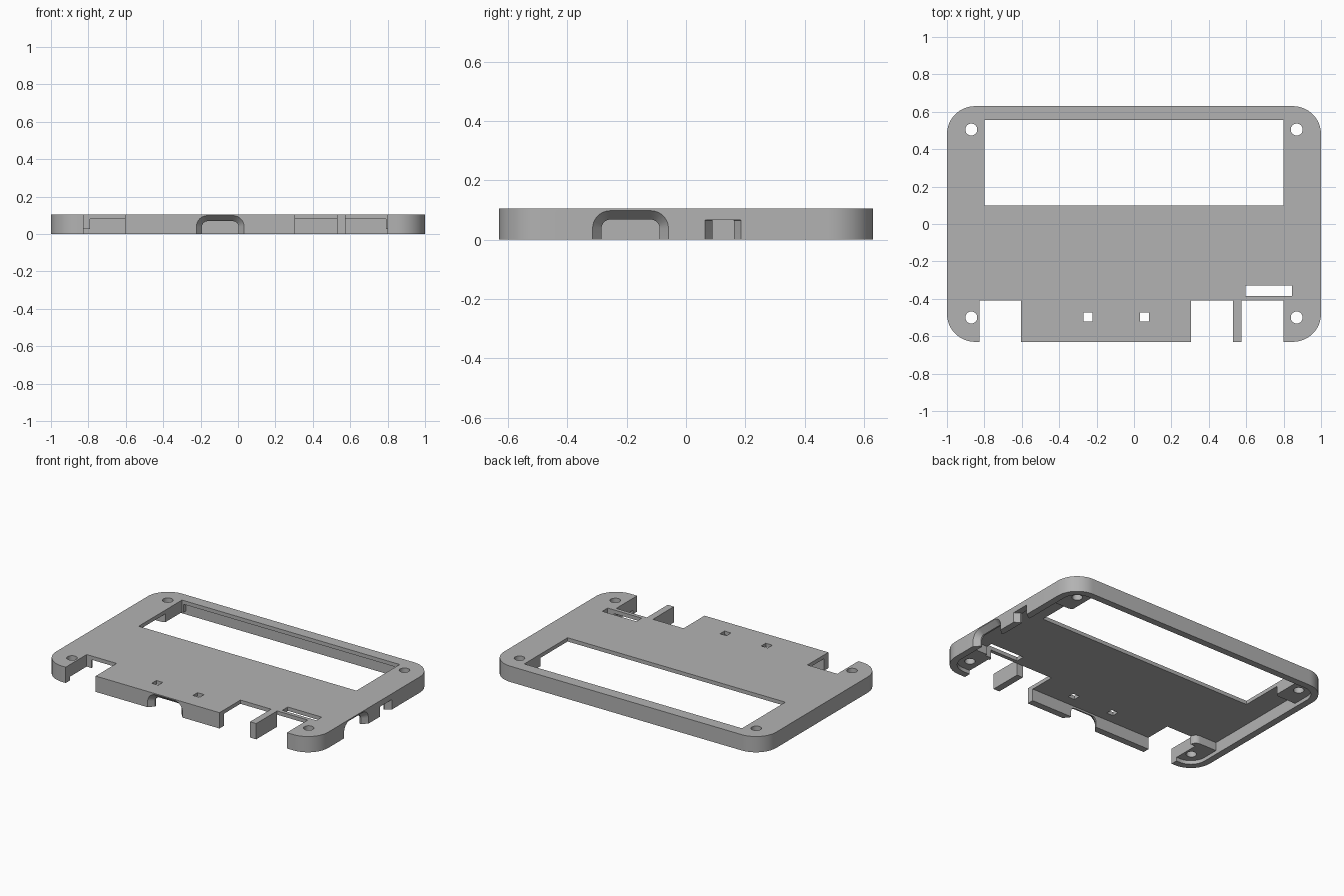
import bpy, bmesh, math

cube = bpy.data.objects.get("Cube")
if cube:
    bpy.data.objects.remove(cube, do_unlink=True)

HX, HY, H = 1.0, 0.63, 0.105      # half length, half width, height
WALL, ROOF, POST = 0.045, 0.08, 0.025   # wall thickness, roof underside, post underside

grey = bpy.data.materials.new("case_grey")
grey.use_nodes = True
colour = (0.448, 0.448, 0.448, 1)
grey.diffuse_color = colour
grey.node_tree.nodes["Principled BSDF"].inputs["Base Color"].default_value = colour


def loft(name, rings):
    """Closed solid through equal-length rings of points."""
    bm = bmesh.new()
    loops = [[bm.verts.new(p) for p in ring] for ring in rings]
    n = len(loops[0])
    for a, b in zip(loops, loops[1:]):
        for i in range(n):
            j = (i + 1) % n
            bm.faces.new((a[i], a[j], b[j], b[i]))
    bm.faces.new(loops[0])
    bm.faces.new(loops[-1])
    bmesh.ops.recalc_face_normals(bm, faces=bm.faces)
    mesh = bpy.data.meshes.new(name)
    bm.to_mesh(mesh)
    bm.free()
    mesh.materials.append(grey)
    obj = bpy.data.objects.new(name, mesh)
    bpy.context.collection.objects.link(obj)
    return obj


def prism(name, outline, z0, z1):
    return loft(name, [[(x, y, z) for x, y in outline] for z in (z0, z1)])


def rounded(x0, x1, y0, y1, r, steps=10):
    pts = []
    corners = ((x1 - r, y1 - r), (x0 + r, y1 - r), (x0 + r, y0 + r), (x1 - r, y0 + r))
    for k, (cx, cy) in enumerate(corners):
        for i in range(steps + 1):
            a = math.pi / 2 * (k + i / steps)
            pts.append((cx + r * math.cos(a), cy + r * math.sin(a)))
    return pts


def box(x0, x1, y0, y1, z0=-0.1, z1=0.3):
    return prism("cutter", [(x0, y0), (x1, y0), (x1, y1), (x0, y1)], z0, z1)


def cut(target, cutter):
    cutter.hide_render = True
    mod = target.modifiers.new("cut", 'BOOLEAN')
    mod.operation, mod.solver, mod.object = 'DIFFERENCE', 'EXACT', cutter
    bpy.context.view_layer.objects.active = target
    bpy.ops.object.modifier_apply(modifier=mod.name)
    bpy.data.objects.remove(cutter, do_unlink=True)


def port(place, centre, half, top, flare, flare_top, radius):
    """Connector opening through a wall, widening towards the outside."""
    depth = 0.035
    rings = []
    for d in (-0.01, depth, 0.08):
        t = max(0, 1 - d / depth)
        w, h, r = half + flare * t, top + flare_top * t, radius + flare_top * t
        ring = [(centre - w, -0.1), (centre + w, -0.1)]
        for k, sign in ((0, 1), (1, -1)):
            for i in range(9):
                a = math.pi / 2 * (k + i / 8)
                ring.append((centre + sign * (w - r) + r * math.cos(a), h - r + r * math.sin(a)))
        rings.append([place(u, d, z) for u, z in ring])
    return loft("cutter", rings)


def front(u, d, z):
    return (u, d - HY, z)


def right_side(u, d, z):
    return (HX - d, u, z)


# Shell, hollowed from below, leaving a screw post in each corner
case = prism("case_cover", rounded(-HX, HX, -HY, HY, 0.15, 16), 0, H)
ix, iy = HX - WALL, HY - WALL
cavity = prism("cavity_cutter", rounded(-ix, ix, -iy, iy, 0.15 - WALL, 16), -0.1, ROOF)
for sx in (-1, 1):
    for sy in (-1, 1):
        xs, ys = sorted((sx * 0.79, sx * 1.2)), sorted((sy * 0.37, sy * 0.9))
        cut(cavity, prism("post_cutter", rounded(*xs, *ys, 0.04), POST, 0.2))
cut(case, cavity)

# Divider between the two front bays on the left
divider = box(0.50, 0.60, -HY, -0.41, 0, ROOF + 0.01)
mod = case.modifiers.new("join", 'BOOLEAN')
mod.operation, mod.solver, mod.object = 'UNION', 'EXACT', divider
bpy.context.view_layer.objects.active = case
bpy.ops.object.modifier_apply(modifier=mod.name)
bpy.data.objects.remove(divider, do_unlink=True)

# Display window, front bays, slot and button holes
for x0, x1, y0, y1 in ((-0.8, 0.8, 0.1, 0.555), (-0.825, -0.605, -0.8, -0.41),
                       (0.305, 0.53, -0.8, -0.41), (0.575, 0.8, -0.8, -0.41),
                       (0.595, 0.845, -0.385, -0.328),
                       (-0.27, -0.222, -0.52, -0.472), (0.033, 0.081, -0.52, -0.472)):
    cut(case, box(x0, x1, y0, y1))

# Screw holes
for x in (-0.87, 0.87):
    for y in (-0.5, 0.505):
        cut(case, prism("cutter", rounded(x - .032, x + .032, y - .032, y + .032, .0319, 6), -0.1, 0.3))

# Connector openings
cut(case, port(front, -0.095, 0.098, 0.068, 0.03, 0.03, 0.03))
cut(case, port(right_side, -0.187, 0.098, 0.068, 0.03, 0.03, 0.03))
cut(case, port(right_side, 0.125, 0.036, 0.066, 0.025, 0, 0.002))

bpy.ops.object.select_all(action='DESELECT')
case.select_set(True)
bpy.context.view_layer.objects.active = case
bpy.ops.object.shade_smooth_by_angle(angle=math.radians(30))
